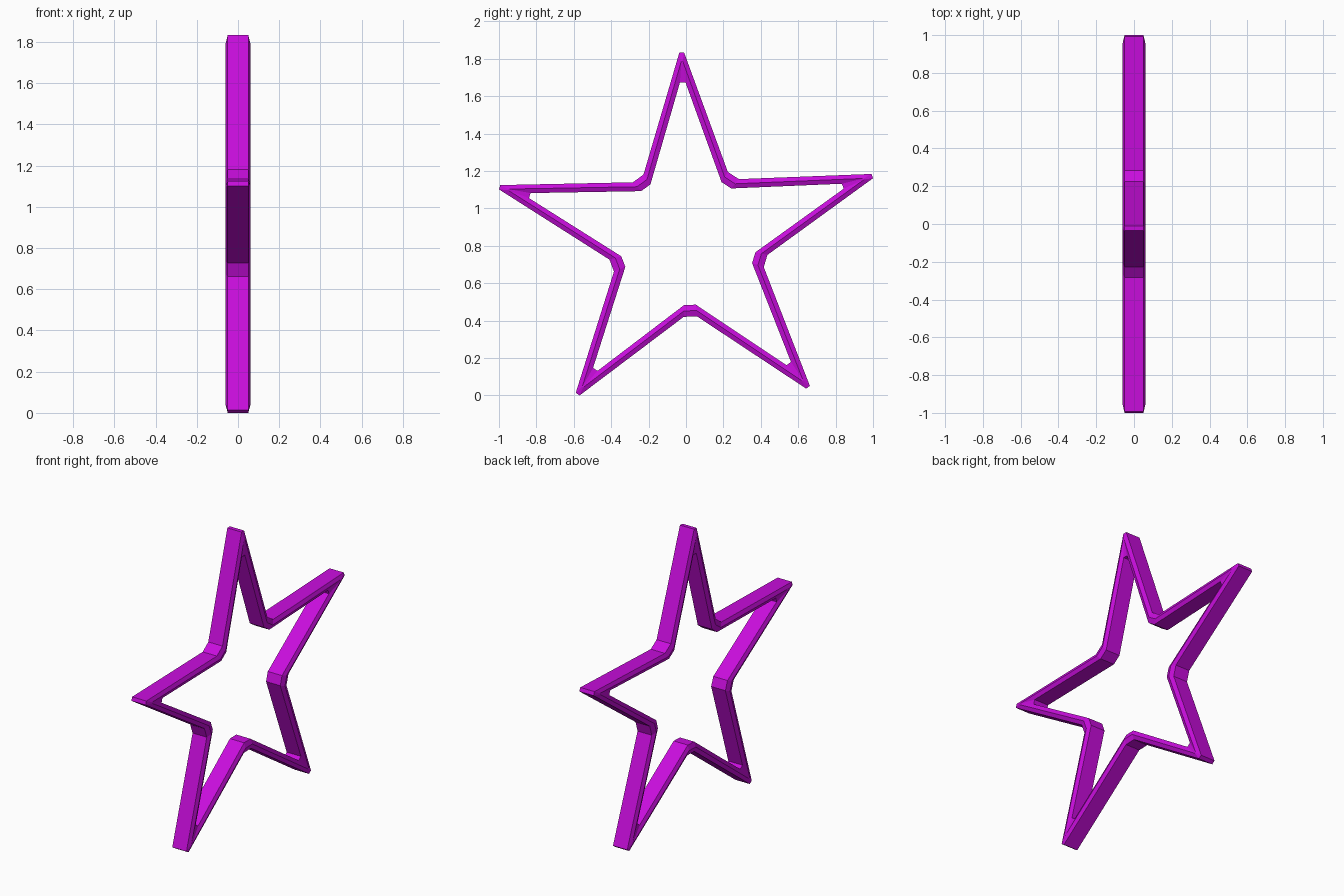
import bpy, bmesh, math

if "Cube" in bpy.data.objects:
    bpy.data.objects.remove(bpy.data.objects["Cube"])

CENTRE_Y, CENTRE_Z = 0.01, 0.834
STRETCH = 1.048               # star is slightly wider than tall
TILT = math.radians(1.8)

# Section of the bar: (half depth, tip radius, tip half width, notch radius, notch half width)
OUTER = (0.050, 1.000, 0.012, 0.413, 0.034)
RIDGE = (0.061, 0.955, 0.003, 0.3815, 0.032)
INNER = (0.050, 0.840, 0.014, 0.350, 0.030)
SECTION = [(OUTER, 1), (RIDGE, 1), (INNER, 1), (INNER, -1), (RIDGE, -1), (OUTER, -1)]


def place(x, radius, side, angle):
    """Point at a radius along an angle, shifted sideways, in the y-z plane."""
    y = radius * math.cos(angle) - side * math.sin(angle)
    z = radius * math.sin(angle) + side * math.cos(angle)
    return (x, CENTRE_Y + STRETCH * y, CENTRE_Z + z)


# Sweep the six-sided section around the blunted tips and notches
bm = bmesh.new()
rings = []
for corner in range(10):
    angle = math.pi / 2 + TILT + corner * math.pi / 5
    notch = corner % 2
    for end in (-1, 1):
        ring = []
        for (depth, tip_r, tip_w, notch_r, notch_w), sign in SECTION:
            radius, width = (notch_r, notch_w) if notch else (tip_r, tip_w)
            ring.append(bm.verts.new(place(sign * depth, radius, end * width, angle)))
        rings.append(ring)

for i, ring in enumerate(rings):
    following = rings[(i + 1) % len(rings)]
    for j in range(6):
        k = (j + 1) % 6
        bm.faces.new((ring[j], ring[k], following[k], following[j]))
bmesh.ops.recalc_face_normals(bm, faces=bm.faces)

mesh = bpy.data.meshes.new("star_frame")
bm.to_mesh(mesh)
bm.free()
star = bpy.data.objects.new("star_frame", mesh)
bpy.context.collection.objects.link(star)

# Single purple colour
purple = bpy.data.materials.new("bright_purple")
purple.diffuse_color = (0.58, 0.004, 0.72, 1)
purple.use_nodes = True
purple.node_tree.nodes["Principled BSDF"].inputs["Base Color"].default_value = purple.diffuse_color
mesh.materials.append(purple)
